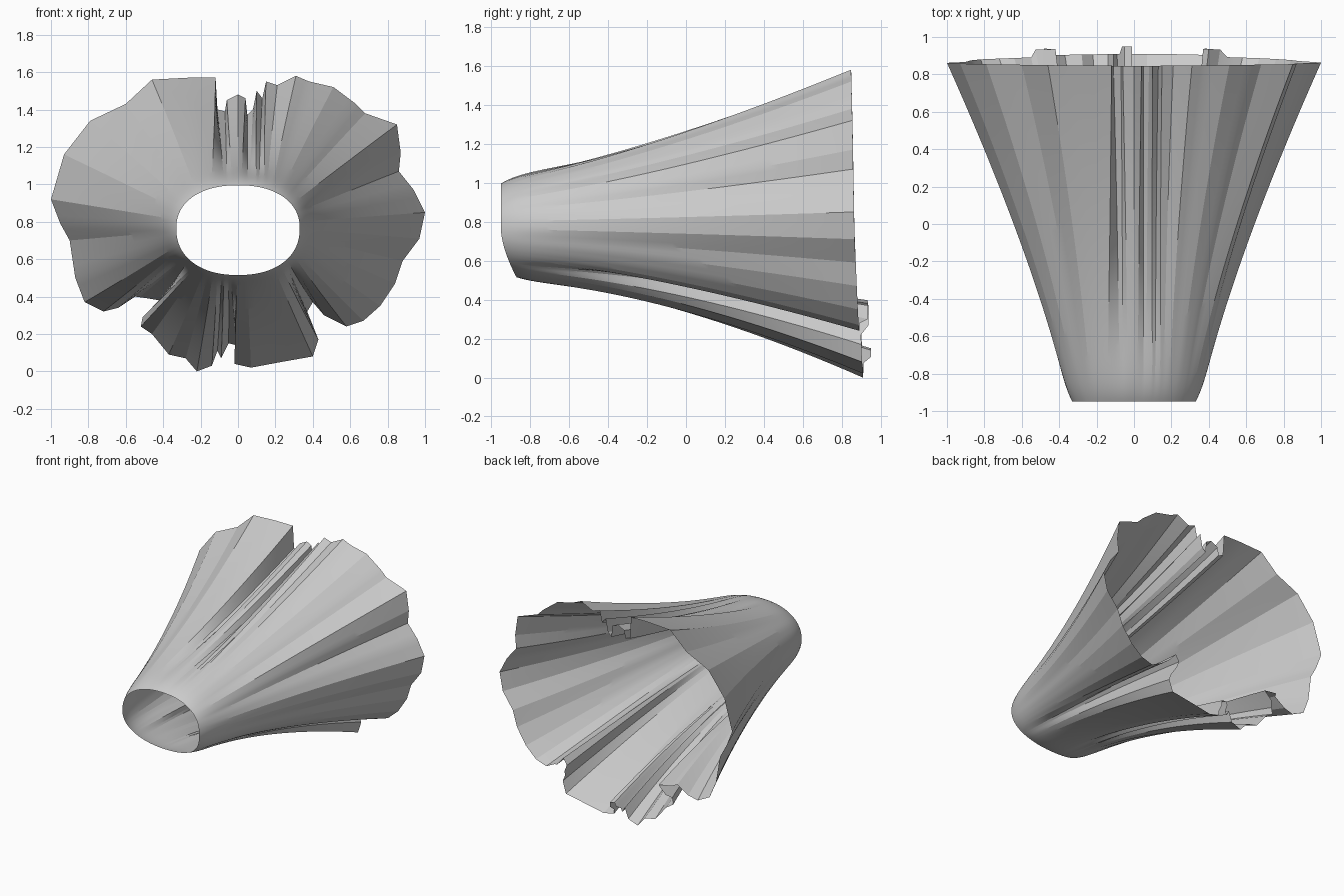
import bpy, bmesh, math

if "Cube" in bpy.data.objects:
    bpy.data.objects.remove(bpy.data.objects["Cube"])

# Pleated hem outline (x, z), clockwise seen from the front, starting at top centre
HEM = [(0, 1.48), (.04, 1.46), (.05, 1.37), (.08, 1.40), (.10, 1.50), (.13, 1.46),
       (.15, 1.55), (.21, 1.53), (.31, 1.58), (.38, 1.55), (.51, 1.52), (.63, 1.43),
       (.68, 1.38), (.85, 1.32), (.87, 1.17), (.86, 1.07), (.94, .97), (1.0, .85),
       (.97, .71), (.88, .59), (.84, .47), (.76, .35), (.67, .27), (.58, .24),
       (.46, .30), (.40, .37), (.37, .32), (.43, .17), (.40, .08), (.23, .05),
       (.07, .02), (-.02, .04), (-.01, .14), (-.05, .15), (-.09, .07), (-.11, .11),
       (-.14, .03), (-.22, .0), (-.28, .07), (-.37, .09), (-.46, .20), (-.52, .24),
       (-.51, .29), (-.42, .38), (-.48, .39), (-.55, .40), (-.64, .34), (-.72, .32),
       (-.82, .37), (-.87, .50), (-.90, .70), (-.95, .79), (-1.0, .92), (-.93, 1.16),
       (-.79, 1.34), (-.60, 1.43), (-.46, 1.56), (-.27, 1.57), (-.12, 1.57),
       (-.11, 1.40), (-.07, 1.39), (-.06, 1.45)]
# Where chosen hem points meet the waist: hem index -> angle round the waist
ANCHORS = [(0, 0), (6, .36), (17, 1.45), (23, 2.15), (27, 2.46), (31, 3.15), (36, 3.42),
           (41, 3.82), (45, 4.10), (52, 4.88), (58, 5.92), (62, 2 * math.pi)]
CZ = 0.765          # height of the waist centre
ROWS, SUB = 44, 3


def spow(v, e):
    return math.copysign(abs(v) ** e, v)


# Between anchors, share out the waist by cloth length along the hem
n = len(HEM)
columns = []
for (i0, a0), (i1, a1) in zip(ANCHORS, ANCHORS[1:]):
    pts = [HEM[i % n] for i in range(i0, i1 + 1)]
    total = sum(math.dist(p, q) for p, q in zip(pts, pts[1:]))
    run = 0
    for p, q in zip(pts, pts[1:]):
        step = math.dist(p, q)
        for k in range(SUB):
            f = k / SUB
            columns.append((p[0] + (q[0] - p[0]) * f, p[1] + (q[1] - p[1]) * f,
                            a0 + (a1 - a0) * (run + step * f) / total))
        run += step

# Loft every column from the smooth oval waist to the pleated hem
bm = bmesh.new()
grid = []
for r in range(ROWS + 1):
    t = (r / ROWS) ** 1.2
    rise = 1 - math.exp(-t * 22)
    row = []
    for hx, hz, a in columns:
        sx, cz = spow(math.sin(a), .9), spow(math.cos(a), .9)
        top = max(0, math.cos(a))
        low = max(0, -math.cos(a))
        # waist oval flares quickly just past its rim
        flare = 1 + .10 * rise * (1 - t)
        wx = .33 * sx * flare
        wz = CZ + (.23 if cz > 0 else .25) * cz * (flare + .10 * top * rise)
        # sides curve outward towards the hem, most strongly underneath
        f = t ** (1.2 + .04 * top + .30 * low)
        x, z = wx + (hx - wx) * f, wz + (hz - wz) * f
        y0 = -.95 + .08 * low ** 1.5
        y1 = .865 + .045 * low - .02 * top
        if low > .4 and math.hypot(hx, hz - CZ) < .66:
            y1 += .04
        row.append(bm.verts.new((x, y0 + (y1 - y0) * t, z)))
    grid.append(row)

m = len(columns)
for r in range(ROWS):
    for c in range(m):
        d = (c + 1) % m
        bm.faces.new((grid[r][c], grid[r][d], grid[r + 1][d], grid[r + 1][c]))
bmesh.ops.recalc_face_normals(bm, faces=bm.faces)

mesh = bpy.data.meshes.new("pleated_skirt")
bm.to_mesh(mesh)
bm.free()
skirt = bpy.data.objects.new("pleated_skirt", mesh)
bpy.context.collection.objects.link(skirt)
bpy.context.view_layer.objects.active = skirt
skirt.select_set(True)
bpy.ops.object.shade_smooth_by_angle(angle=math.radians(12))
